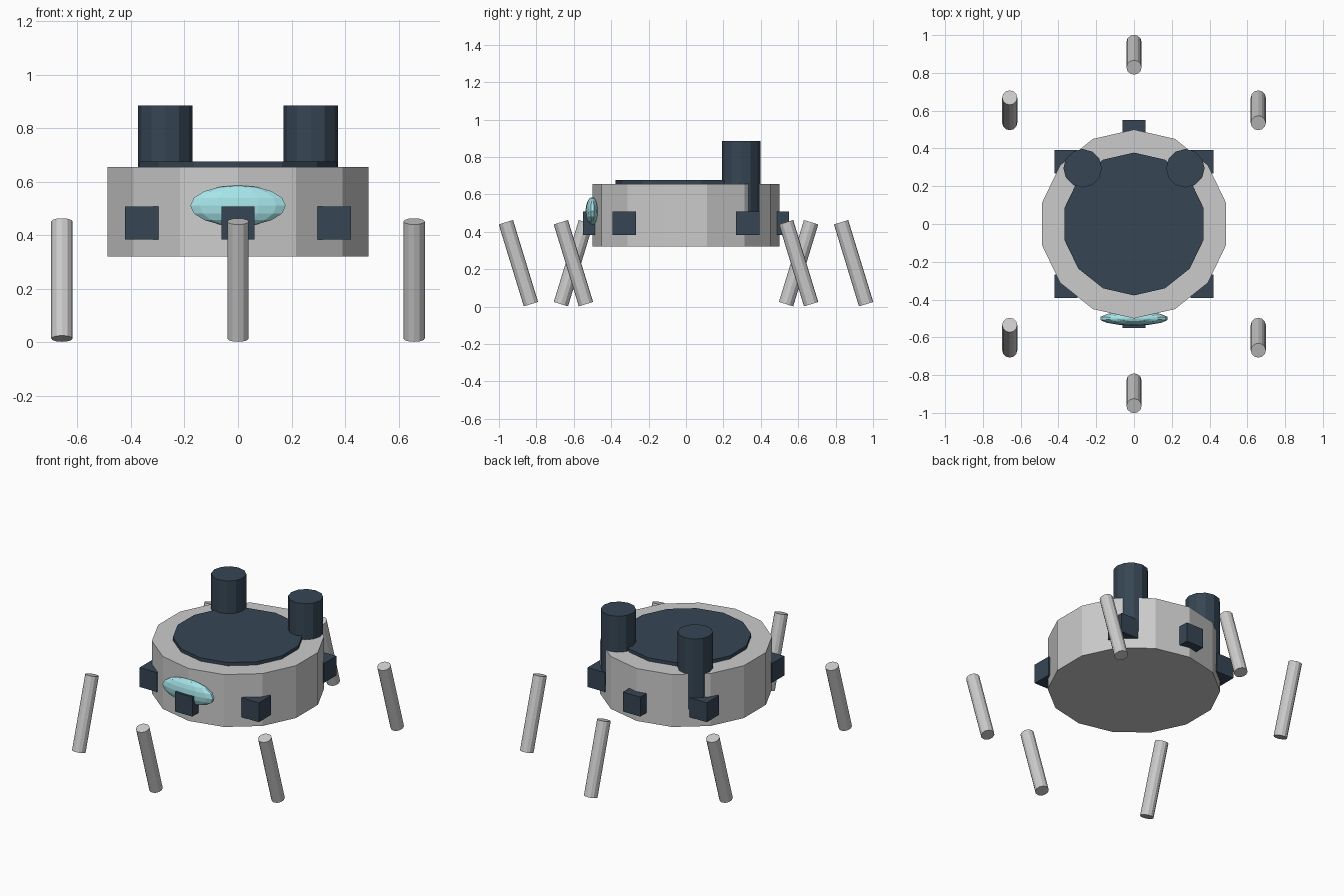
import bpy
from math import radians

if "Cube" in bpy.data.objects:
    bpy.data.objects.remove(bpy.data.objects["Cube"])


def material(name, color):
    m = bpy.data.materials.new(name)
    m.diffuse_color = (*color, 1)
    m.use_nodes = True
    m.node_tree.nodes["Principled BSDF"].inputs["Base Color"].default_value = m.diffuse_color
    return m


navy = material("navy", (0.037, 0.06, 0.088))
cyan = material("cyan", (0.38, 0.78, 0.82))


def finish(name, mat):
    ob = bpy.context.object
    ob.name = name
    if mat:
        ob.data.materials.append(mat)
    return ob


def cylinder(name, sides, radius, x, y, z0, z1, mat=None, tilt=0):
    bpy.ops.mesh.primitive_cylinder_add(
        vertices=sides, radius=radius, depth=z1 - z0,
        location=(x, y, (z0 + z1) / 2), rotation=(tilt, 0, 0))
    return finish(name, mat)


# Low drum body and its dark top plate
cylinder("body", 14, 0.5, 0, 0, 0.32, 0.655)
cylinder("top_plate", 14, 0.378, 0, 0, 0.635, 0.676, navy)

# Two rear posts, sunk into the edge of the body
for side, x in (("left", -0.272), ("right", 0.272)):
    cylinder(side + "_rear_post", 12, 0.102, x, 0.295, 0.43, 0.885, navy)

# Oval front lens
bpy.ops.mesh.primitive_uv_sphere_add(segments=14, ring_count=8, radius=1,
                                     location=(0, -0.5, 0.51))
lens = finish("front_lens", cyan)
lens.scale = (0.183, 0.0375, 0.076)

# Six hip blocks and six detached legs; left legs tilt the opposite way
for end, sy in (("front", -1), ("rear", 1)):
    for side, sx in (("left", -1), ("middle", 0), ("right", 1)):
        bpy.ops.mesh.primitive_cube_add(
            size=0.124, location=(sx * 0.36, sy * (0.33 if sx else 0.488), 0.445))
        finish(f"{end}_{side}_hip", navy)
        tilt = radians(-17 if sx < 0 else 17)
        cylinder(f"{end}_{side}_leg", 12, 0.04, sx * 0.658,
                 sy * (0.602 if sx else 0.896), 0.003, 0.461, tilt=tilt)
